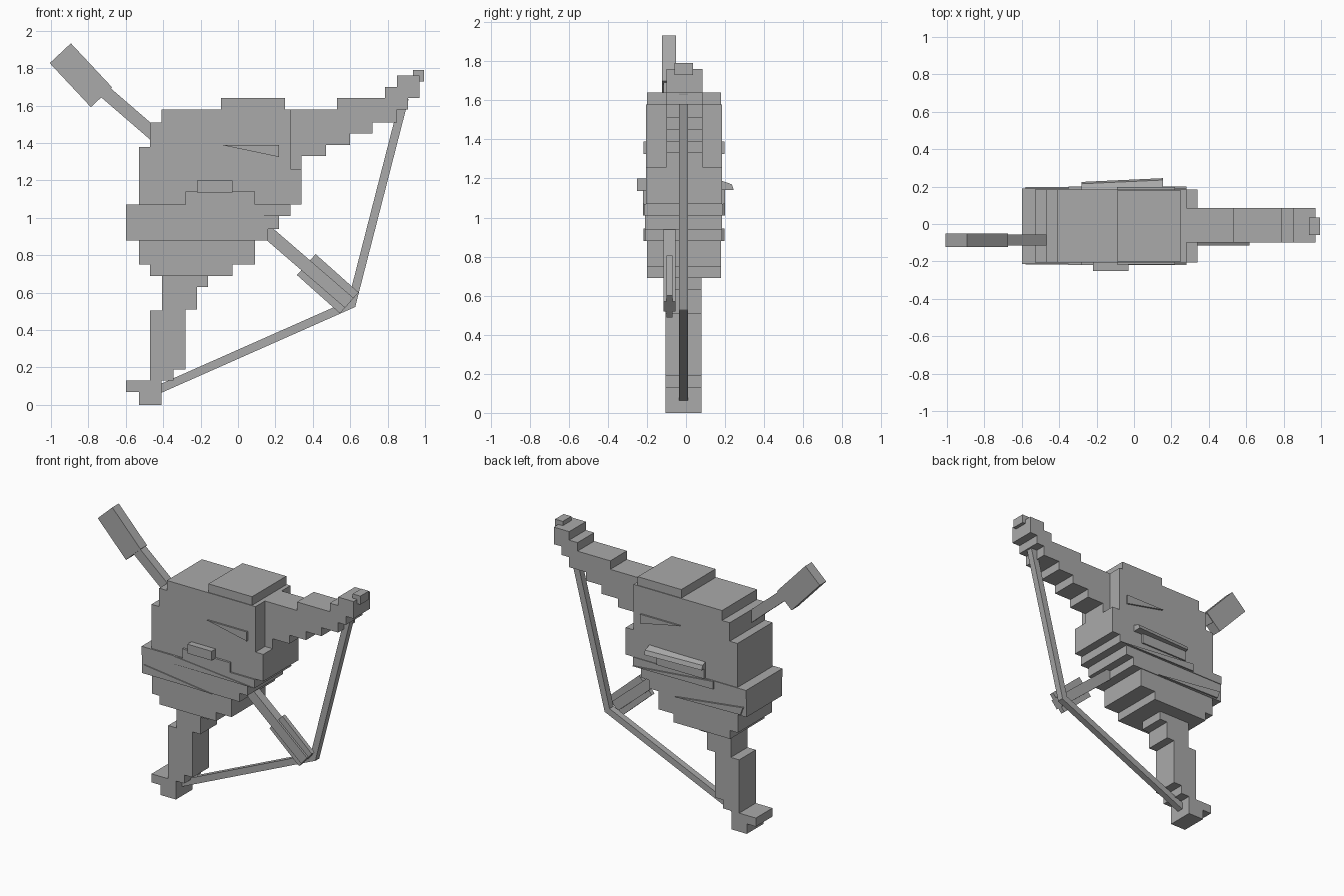
import bpy, bmesh, math
from mathutils import Vector

grey = bpy.data.materials.new("stone_grey")
grey.diffuse_color = (0.4, 0.4, 0.4, 1)


def finish(name, bm):
    bmesh.ops.recalc_face_normals(bm, faces=bm.faces)
    me = bpy.data.meshes.new(name)
    bm.to_mesh(me)
    bm.free()
    me.materials.append(grey)
    ob = bpy.data.objects.new(name, me)
    bpy.context.collection.objects.link(ob)
    return ob


def add_prism(bm, pts, y0, y1):
    """Extrude an x-z outline from y0 to y1."""
    face = bm.faces.new([bm.verts.new((x, y0, z)) for x, z in pts])
    out = bmesh.ops.extrude_face_region(bm, geom=[face])
    verts = [g for g in out["geom"] if isinstance(g, bmesh.types.BMVert)]
    bmesh.ops.translate(bm, verts=verts, vec=(0, y1 - y0, 0))


def prism(name, pts, y0, y1):
    bm = bmesh.new()
    add_prism(bm, pts, y0, y1)
    return finish(name, bm)


def rect(x0, x1, z0, z1):
    return [(x0, z0), (x1, z0), (x1, z1), (x0, z1)]


def bar(name, a, b, width, y0, y1):
    """Flat bar between two x-z points."""
    a, b = Vector(a), Vector(b)
    d = (b - a).normalized()
    n = Vector((-d.y, d.x)) * width / 2
    return prism(name, [tuple(p) for p in (a + n, b + n, b - n, a - n)], y0, y1)


# Blocky body, stacked in stepped layers: x0, x1, z0, z1, y0, y1
layers = [
    (-0.47, -0.03, 0.69, 0.75, -0.20, 0.18),
    (-0.53, 0.09, 0.75, 0.88, -0.20, 0.18),
    (-0.60, 0.16, 0.88, 0.94, -0.21, 0.185),
    (-0.60, 0.22, 0.94, 1.01, -0.21, 0.185),
    (-0.60, 0.28, 1.01, 1.07, -0.215, 0.19),
    (-0.53, 0.34, 1.07, 1.26, -0.205, 0.185),
    (-0.53, 0.28, 1.26, 1.38, -0.205, 0.185),
    (-0.47, 0.28, 1.38, 1.51, -0.205, 0.185),
    (-0.41, 0.28, 1.51, 1.58, -0.205, 0.185),
    (-0.09, 0.25, 1.58, 1.64, -0.20, 0.18),
]
bm = bmesh.new()
for x0, x1, z0, z1, y0, y1 in layers:
    add_prism(bm, rect(x0, x1, z0, z1), y0, y1)
finish("body", bm)

# Upper limb with stepped outline
prism("upper_limb", [
    (0.20, 1.26), (0.34, 1.26), (0.34, 1.33), (0.47, 1.33), (0.47, 1.39),
    (0.60, 1.39), (0.60, 1.45), (0.72, 1.45), (0.72, 1.51), (0.85, 1.51),
    (0.85, 1.58), (0.91, 1.58), (0.91, 1.64), (0.97, 1.64), (0.97, 1.76),
    (0.85, 1.76), (0.85, 1.70), (0.785, 1.70), (0.785, 1.64), (0.53, 1.64),
    (0.53, 1.58), (0.20, 1.58)], -0.10, 0.085)
prism("limb_tip", rect(0.935, 0.995, 1.73, 1.79), -0.06, 0.035)

# Lower limb with stepped foot
prism("lower_limb", [
    (-0.53, 0), (-0.41, 0), (-0.41, 0.13), (-0.345, 0.13), (-0.345, 0.19),
    (-0.28, 0.19), (-0.28, 0.51), (-0.22, 0.51), (-0.22, 0.63), (-0.16, 0.63),
    (-0.16, 0.72), (-0.405, 0.72), (-0.405, 0.505), (-0.47, 0.505),
    (-0.47, 0.13), (-0.60, 0.13), (-0.60, 0.07), (-0.53, 0.07)], -0.105, 0.08)

# Taut string in two straight runs
bar("upper_string", (0.605, 0.53), (0.89, 1.64), 0.045, -0.035, 0.01)
bar("lower_string", (0.62, 0.545), (-0.43, 0.08), 0.045, -0.035, 0.01)

# Arrow passing through the body
bar("arrow_shaft", (-0.76, 1.715), (0.595, 0.545), 0.07, -0.115, -0.055)
bar("arrow_head", (-0.95, 1.88), (-0.73, 1.645), 0.155, -0.122, -0.05)
bar("arrow_fletching", (0.365, 0.75), (0.595, 0.545), 0.15, -0.10, -0.07)

# Raised slabs and slivers on front and back faces
slivers = [
    ([(-0.09, 1.39), (0.22, 1.39), (0.22, 1.325)], 0.012),
    ([(-0.58, 0.945), (-0.56, 0.89), (-0.05, 0.88)], 0.012),
    ([(-0.35, 1.07), (-0.35, 1.015), (0.28, 1.01)], 0.015),
    (rect(-0.28, 0.09, 1.07, 1.14), 0.015),
]
for i, (pts, h) in enumerate(slivers):
    prism(f"front_sliver_{i}", pts, -0.205 - h, -0.15)
    prism(f"back_sliver_{i}", pts, 0.15, 0.185 + h)
prism("front_ledge", rect(-0.22, -0.03, 1.135, 1.20), -0.25, -0.15)

# Pointed wedge on the back
bm = bmesh.new()
ring = [(0.15, 1.14), (0.225, 1.14), (0.215, 1.17), (0.15, 1.20)]
a = [bm.verts.new((-0.28, y, z)) for y, z in ring]
b = [bm.verts.new((0.155, y + (0.02 if y > 0.2 else 0), z)) for y, z in ring]
bm.faces.new(a)
bm.faces.new(b)
for i in range(4):
    j = (i + 1) % 4
    bm.faces.new((a[i], a[j], b[j], b[i]))
finish("back_ledge", bm)
